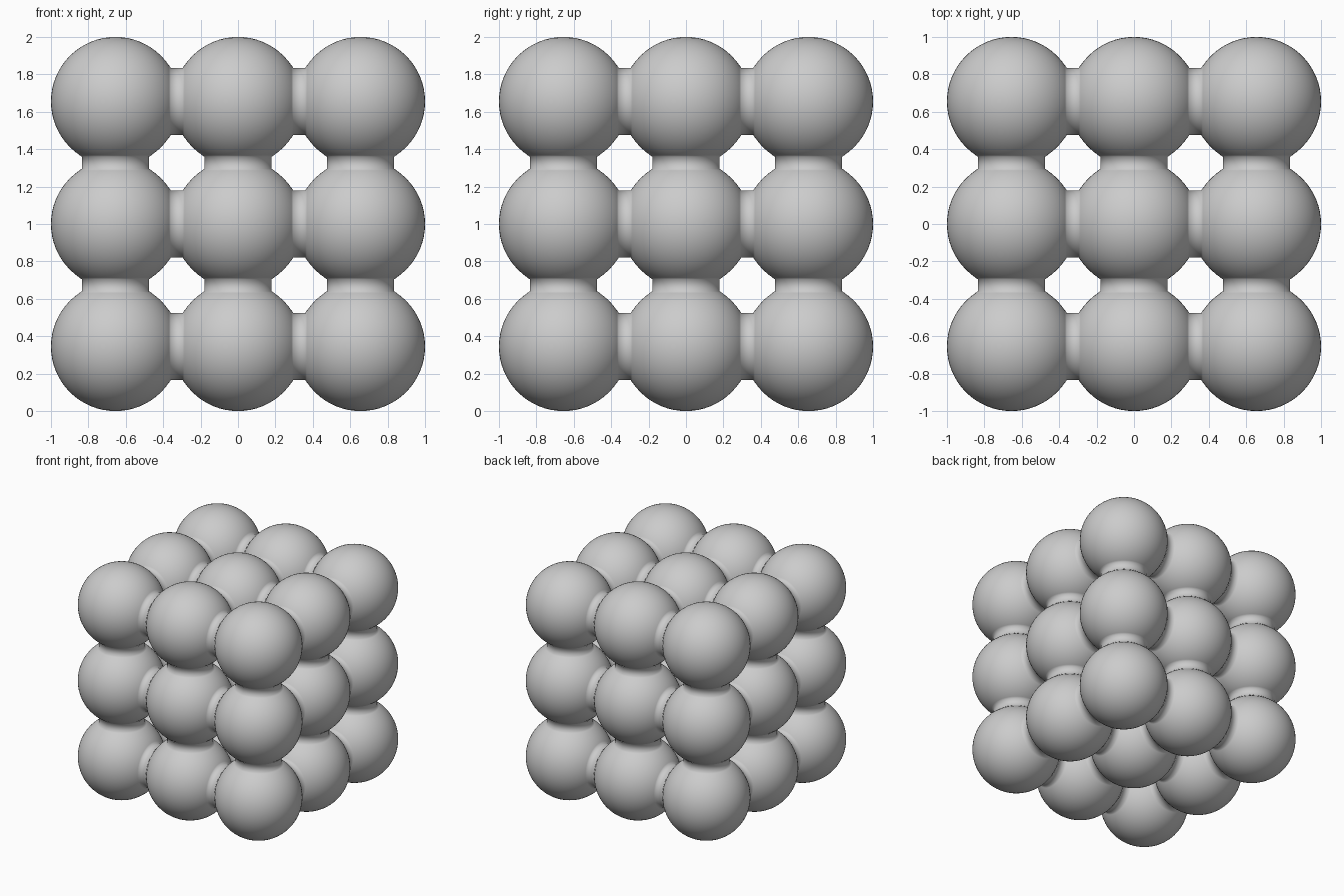
import bpy
import bmesh
from itertools import product
from math import sqrt, tau
from mathutils import Matrix, Vector

RADIUS = 0.345      # ball radius
STEP = 0.655        # distance between ball centres
NECK = 0.18         # connector radius
CENTRE = Vector((0, 0, 1))

cube = bpy.data.objects.get("Cube")
if cube:
    bpy.data.objects.remove(cube)

grey = bpy.data.materials.new("light grey")
grey.use_nodes = True
colour = (0.6, 0.6, 0.6, 1)
grey.diffuse_color = colour
grey.node_tree.nodes["Principled BSDF"].inputs["Base Color"].default_value = colour


def finish_mesh(name, bm):
    mesh = bpy.data.meshes.new(name)
    bm.to_mesh(mesh)
    bm.free()
    mesh.materials.append(grey)
    mesh.shade_smooth()
    return mesh


def place(name, mesh, cell, turn=Matrix()):
    obj = bpy.data.objects.new(name, mesh)
    obj.matrix_world = Matrix.Translation(CENTRE + STEP * Vector(cell)) @ turn
    bpy.context.collection.objects.link(obj)


# Ball, shared by every grid position
bm = bmesh.new()
bmesh.ops.create_uvsphere(bm, u_segments=64, v_segments=32, radius=RADIUS)
ball_mesh = finish_mesh("ball", bm)

# Connector: a straight neck whose collars lie on the two balls it joins
def collar_height(r):
    return STEP / 2 - sqrt((RADIUS + 0.001) ** 2 - r ** 2)


bm = bmesh.new()
flare = NECK + 0.015
profile = [(flare, -collar_height(flare)), (NECK, -collar_height(NECK)),
           (NECK, collar_height(NECK)), (flare, collar_height(flare))]
verts = [bm.verts.new((r, 0, z)) for r, z in profile]
edges = [bm.edges.new(pair) for pair in zip(verts, verts[1:])]
bmesh.ops.spin(bm, geom=verts + edges, cent=(0, 0, 0), axis=(0, 0, 1),
               angle=tau, steps=48)
bmesh.ops.remove_doubles(bm, verts=bm.verts, dist=0.0001)
bmesh.ops.recalc_face_normals(bm, faces=bm.faces)
connector_mesh = finish_mesh("connector", bm)

# Three by three by three grid of balls
for cell in product((-1, 0, 1), repeat=3):
    place("ball", ball_mesh, cell)

# Connectors between neighbouring balls along each axis
for axis in range(3):
    direction = Vector([i == axis for i in range(3)])
    turn = Vector((0, 0, 1)).rotation_difference(direction).to_matrix().to_4x4()
    for along, a, b in product((-0.5, 0.5), (-1, 0, 1), (-1, 0, 1)):
        cell = [a, b]
        cell.insert(axis, along)
        place("connector", connector_mesh, cell, turn)
